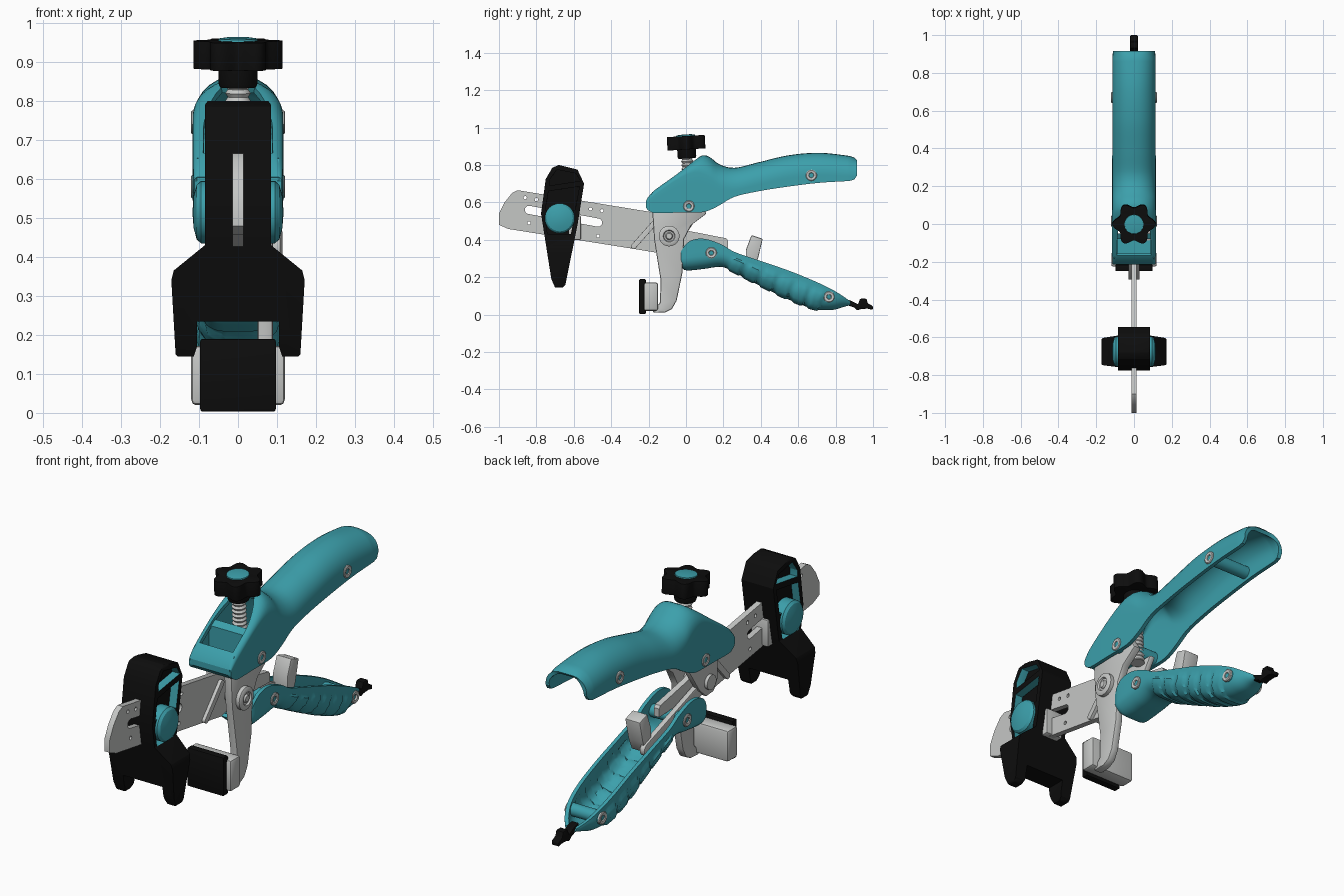
import bpy, bmesh, math
from mathutils import Matrix, Vector

if "Cube" in bpy.data.objects:
    bpy.data.objects.remove(bpy.data.objects["Cube"])


def material(name, rgb):
    m = bpy.data.materials.new(name)
    m.diffuse_color = (*rgb, 1)
    m.use_nodes = True
    m.node_tree.nodes["Principled BSDF"].inputs["Base Color"].default_value = m.diffuse_color
    return m


TEAL = material("teal", (0.045, 0.35, 0.41))
BLACK = material("black", (0.004, 0.004, 0.004))
GREY = material("light grey", (0.56, 0.57, 0.56))

AXES = {"x": Matrix(((0, 0, 1), (1, 0, 0), (0, 1, 0))).to_4x4(),   # outline in (y, z)
        "y": Matrix(((1, 0, 0), (0, 0, -1), (0, 1, 0))).to_4x4(),  # outline in (x, z)
        "z": Matrix.Identity(4)}                                   # outline in (x, y)


def add(name, mesh, mat):
    ob = bpy.data.objects.new(name, mesh)
    bpy.context.collection.objects.link(ob)
    mesh.materials.clear()
    mesh.materials.append(mat)
    return ob


def bevel(ob, width, segments=2):
    m = ob.modifiers.new("bevel", "BEVEL")
    m.width, m.segments, m.limit_method, m.angle_limit = width, segments, "ANGLE", 0.6


def plate(name, outline, a, b, mat, axis="x", holes=(), round_edge=0.0):
    """Flat outline with holes, extruded from a to b along an axis."""
    cu = bpy.data.curves.new(name, "CURVE")
    cu.dimensions, cu.fill_mode, cu.extrude = "2D", "BOTH", abs(b - a) / 2
    for pts in (outline, *holes):
        sp = cu.splines.new("POLY")
        sp.points.add(len(pts) - 1)
        for p, q in zip(sp.points, pts):
            p.co = (q[0], q[1], 0, 1)
        sp.use_cyclic_u = True
    tmp = bpy.data.objects.new(name, cu)
    bpy.context.collection.objects.link(tmp)
    mesh = bpy.data.meshes.new_from_object(
        tmp.evaluated_get(bpy.context.evaluated_depsgraph_get()))
    bpy.data.objects.remove(tmp)
    bm = bmesh.new()
    bm.from_mesh(mesh)
    bmesh.ops.remove_doubles(bm, verts=bm.verts, dist=1e-5)
    bmesh.ops.recalc_face_normals(bm, faces=bm.faces)
    bm.to_mesh(mesh)
    bm.free()
    mesh.transform(AXES[axis] @ Matrix.Translation((0, 0, (a + b) / 2)))
    ob = add(name, mesh, mat)
    if round_edge:
        bevel(ob, round_edge)
    return ob


def box(name, x, y, z, mat, r=0.006):
    return plate(name, [(y[0], z[0]), (y[1], z[0]), (y[1], z[1]), (y[0], z[1])], *x, mat, round_edge=r)


def lathe(name, prof, loc, mat, rot=Matrix.Identity(4), n=32):
    """Spin a (radius, height) profile around its local z."""
    bm = bmesh.new()
    rings = [[bm.verts.new((r * math.cos(math.tau * i / n), r * math.sin(math.tau * i / n), h))
              for i in range(n)] for r, h in prof]
    for p, q in zip(rings, rings[1:]):
        for i in range(n):
            bm.faces.new((p[i], p[(i + 1) % n], q[(i + 1) % n], q[i]))
    bmesh.ops.remove_doubles(bm, verts=bm.verts, dist=1e-5)
    bmesh.ops.recalc_face_normals(bm, faces=bm.faces)
    mesh = bpy.data.meshes.new(name)
    bm.to_mesh(mesh)
    bm.free()
    mesh.transform(Matrix.Translation(loc) @ rot)
    return add(name, mesh, mat)


def rod(name, r, a, b, y, z, mat):
    return lathe(name, [(0, a), (r, a), (r, b), (0, b)], (0, y, z), mat, Matrix.Rotation(math.pi / 2, 4, "Y"))


def circle(y, z, r, n=12):
    return [(y + r * math.cos(math.tau * i / n), z + r * math.sin(math.tau * i / n)) for i in range(n)]


def slot(p, q, r):
    a = math.atan2(q[1] - p[1], q[0] - p[0])
    return [(c[0] + r * math.cos(a + s + math.pi * i / 8), c[1] + r * math.sin(a + s + math.pi * i / 8))
            for c, s in ((q, -math.pi / 2), (p, math.pi / 2)) for i in range(9)]


def spline(rows, step):
    """Catmull-Rom through station rows."""
    out = []
    for i in range(len(rows) - 1):
        p0, p1, p2, p3 = (Vector(rows[min(max(k, 0), len(rows) - 1)]) for k in range(i - 1, i + 3))
        n = max(1, round((p2[0] - p1[0]) / step))
        for k in range(n):
            t = k / n
            out.append(0.5 * (2 * p1 + (p2 - p0) * t + (2 * p0 - 5 * p1 + 4 * p2 - p3) * t * t
                              + (3 * p1 - p0 - 3 * p2 + p3) * t ** 3))
    return out + [Vector(rows[-1])]


def shell(name, rows, step, up, opening=None, grip=None):
    """Hollow U-shaped grip; rows are (y, open edge z, closed z, corner radius, half width)."""
    bm, rings = bmesh.new(), []
    for y, z0, z1, r, w in spline(rows, step):
        h = abs(z1 - z0)
        r = min(r, 0.9 * h, 0.97 * w)
        half = [(w, (h - r) * i / 4) for i in range(4)]
        half += [(w - r + r * math.cos(i * math.pi / 14), h - r + r * math.sin(i * math.pi / 14)) for i in range(8)]
        if grip:
            half = [(x + grip(y, d / h), d + grip(y, d / h) * (d / h > 0.8)) for x, d in half]
        pts = half + [(-x, d) for x, d in reversed(half)]
        rings.append([bm.verts.new((x, y, z0 + up * d)) for x, d in pts])
    mid = len(rings[0]) // 2 - 1
    for p, q in zip(rings, rings[1:]):
        for j in range(len(p) - 1):
            if opening and j == mid and opening[0] < p[j].co.y < opening[1]:
                continue
            f = (p[j], q[j], q[j + 1], p[j + 1])
            bm.faces.new(f if up > 0 else f[::-1])
    mesh = bpy.data.meshes.new(name)
    bm.to_mesh(mesh)
    bm.free()
    ob = add(name, mesh, TEAL)
    s = ob.modifiers.new("wall", "SOLIDIFY")
    s.thickness, s.offset = 0.018, -1
    return ob


# Slotted rail
rail = [(-1, 0.48), (-1, 0.54), (-0.97, 0.6), (-0.93, 0.65), (-0.9, 0.665), (-0.165, 0.545), (0, 0.45),
        (0.215, 0.408), (0.225, 0.395), (0.225, 0.355), (0, 0.36), (-0.15, 0.33), (-0.27, 0.35), (-0.95, 0.458)]
dots = [circle(y, z, 0.009) for y, z in ((-0.86, 0.625), (-0.8, 0.615), (-0.84, 0.49), (-0.51, 0.565),
                                         (-0.45, 0.555), (-0.47, 0.42))]
plate("rail", rail, -0.014, 0.014, GREY, holes=[slot((-0.84, 0.56), (-0.47, 0.492), 0.022)] + dots)
plate("rail_catch", slot((-0.28, 0.365), (-0.16, 0.5), 0.014), -0.03, 0.03, GREY, round_edge=0.004)

# Sliding jaw: side profile intersected with the forked front profile
jaw = plate("sliding_jaw", [(-0.75, 0.725), (-0.715, 0.785), (-0.68, 0.8), (-0.58, 0.775), (-0.545, 0.7),
                            (-0.58, 0.48), (-0.645, 0.16), (-0.66, 0.145), (-0.7, 0.145), (-0.72, 0.19),
                            (-0.775, 0.54)], -0.2, 0.2, BLACK)
right = [(0.07, 0.81), (0.085, 0.79), (0.085, 0.43), (0.165, 0.365), (0.171, 0.34), (0.16, 0.15),
         (0.15, 0.14), (0.115, 0.14), (0.105, 0.17), (0.105, 0.235)]
front = plate("front_cutter", right + [(-x, z) for x, z in reversed(right)], -1, 1, BLACK, "y")
cutters = [(front, "INTERSECT")]
pockets = [[(-0.73, 0.69), (-0.73, 0.72), (-0.69, 0.775), (-0.59, 0.755), (-0.565, 0.715)],
           [(-0.735, 0.66), (-0.57, 0.685), (-0.593, 0.56), (-0.752, 0.56)],
           [(-0.755, 0.53), (-0.595, 0.53), (-0.615, 0.43), (-0.74, 0.43)]]
for pts in pockets:
    for a, b in ((0.045, 0.1), (-0.1, -0.045)):
        cutters.append((plate("pocket_cutter", pts, a, b, BLACK), "DIFFERENCE"))
bpy.context.view_layer.objects.active = jaw
for c, op in cutters:
    m = jaw.modifiers.new("cut", "BOOLEAN")
    m.object, m.operation, m.solver = c, op, "EXACT"
    bpy.ops.object.modifier_apply(modifier=m.name)
    bpy.data.objects.remove(c)
jaw.data.materials.clear()
jaw.data.materials.append(BLACK)
jaw.data.materials.append(TEAL)
for f in jaw.data.polygons:  # pocket walls are teal
    f.material_index = int(0.05 < abs(f.center.x) < 0.08 and abs(f.normal.x) < 0.3 and f.center.z > 0.425)
bevel(jaw, 0.005, 1)
for s, side in ((1, "right"), (-1, "left")):
    lathe("jaw_button_" + side, [(0, 0), (0.08, 0), (0.08, 0.055), (0.07, 0.066), (0.04, 0.074), (0, 0.077)],
          (s * 0.04, -0.675, 0.515), TEAL, Matrix.Rotation(s * math.pi / 2, 4, "Y"))
box("jaw_slider", (-0.045, 0.045), (-0.63, -0.562), (0.4, 0.53), GREY)

# Fixed jaw arm on the right, short link on the left, pad at the bottom
plate("fixed_arm", [(-0.18, 0.55), (-0.05, 0.62), (0.06, 0.62), (0.11, 0.54), (0.03, 0.48), (-0.01, 0.405),
                    (-0.02, 0.22), (-0.05, 0.075), (-0.075, 0.03), (-0.11, 0.012), (-0.175, 0.01), (-0.18, 0.03),
                    (-0.14, 0.06), (-0.135, 0.18), (-0.17, 0.4)], 0.05, 0.09, GREY, round_edge=0.008)
plate("left_link", [(-0.16, 0.55), (0.08, 0.55), (-0.02, 0.4), (-0.07, 0.355), (-0.13, 0.36), (-0.16, 0.41)],
      -0.06, -0.03, GREY, round_edge=0.006)
rod("pivot_pin", 0.035, -0.075, 0.105, -0.09, 0.42, GREY)
lathe("pivot_rivet", [(0, 0), (0.055, 0), (0.055, 0.02), (0.045, 0.026), (0.032, 0.026), (0.028, 0.018), (0.02, 0.018),
                      (0.015, 0.026), (0, 0.026)], (0.088, -0.09, 0.42), GREY, Matrix.Rotation(math.pi / 2, 4, "Y"))
box("pad_holder", (-0.12, 0.12), (-0.225, -0.15), (0.02, 0.172), GREY, 0.012)
box("jaw_pad", (-0.097, 0.097), (-0.25, -0.215), (0.003, 0.19), BLACK, 0.006)

# Upper handle shell with the open screw well
shell("upper_handle", [
    (-0.215, 0.575, 0.605, 0.01, 0.112), (-0.18, 0.545, 0.655, 0.025, 0.115), (-0.05, 0.545, 0.75, 0.03, 0.116),
    (0.04, 0.545, 0.82, 0.06, 0.116), (0.09, 0.548, 0.852, 0.1, 0.116), (0.13, 0.56, 0.84, 0.11, 0.116),
    (0.18, 0.585, 0.803, 0.11, 0.116), (0.26, 0.63, 0.785, 0.11, 0.116), (0.39, 0.66, 0.815, 0.11, 0.115),
    (0.55, 0.685, 0.852, 0.11, 0.115), (0.715, 0.705, 0.865, 0.11, 0.115), (0.875, 0.715, 0.848, 0.1, 0.115),
    (0.9, 0.722, 0.84, 0.1, 0.113), (0.915, 0.745, 0.825, 0.08, 0.11)], 0.02, 1, opening=(-0.178, 0.06))
plate("handle_nose", [(-0.213, 0.575), (-0.213, 0.603), (-0.18, 0.653), (-0.165, 0.655), (-0.165, 0.548),
                      (-0.185, 0.548)], -0.105, 0.105, TEAL)
box("well_floor", (-0.1, 0.1), (-0.18, -0.055), (0.575, 0.6), TEAL, 0)
plate("well_divider", [(-0.08, 0.58), (-0.05, 0.58), (-0.05, 0.735), (-0.08, 0.715)], -0.1, 0.1, TEAL)
for y, z, r in ((0.015, 0.58, 0.035), (0.67, 0.745, 0.03)):
    rod("handle_crossbar", r, -0.105, 0.105, y, z, TEAL)

# Lower handle with ribbed grip


def ribs(y, t):
    u = (y + 0.05 * t - 0.26) / 0.085
    return 0.007 if 0 < u < 6 and 0.15 < u % 1 < 0.82 and t > 0.3 else 0.0


shell("lower_handle", [
    (-0.03, 0.33, 0.265, 0.03, 0.088), (-0.01, 0.365, 0.24, 0.06, 0.097), (0.03, 0.398, 0.237, 0.07, 0.1),
    (0.1, 0.405, 0.245, 0.07, 0.1), (0.19, 0.375, 0.255, 0.07, 0.1), (0.26, 0.335, 0.225, 0.07, 0.1),
    (0.39, 0.29, 0.157, 0.08, 0.1), (0.55, 0.235, 0.08, 0.08, 0.1), (0.685, 0.18, 0.03, 0.08, 0.098),
    (0.78, 0.135, 0.025, 0.07, 0.085), (0.84, 0.098, 0.04, 0.05, 0.06), (0.88, 0.07, 0.052, 0.02, 0.03)],
    0.011, -1, grip=ribs)
for y, z in ((0.135, 0.33), (0.765, 0.095)):
    rod("lower_crossbar", 0.03, -0.085, 0.085, y, z, TEAL)
plate("handle_link", slot((-0.05, 0.4), (0.36, 0.26), 0.03), -0.05, -0.025, GREY, round_edge=0.004)
plate("release_lever", [(0.32, 0.345), (0.35, 0.425), (0.41, 0.405), (0.385, 0.3), (0.36, 0.24), (0.32, 0.26)],
      -0.04, 0.04, GREY, round_edge=0.006)
plate("tail_clip", [(0.845, 0.085), (0.88, 0.075), (0.92, 0.055), (0.93, 0.085), (0.965, 0.085), (0.972, 0.06),
                    (1, 0.045), (0.998, 0.025), (0.97, 0.032), (0.935, 0.03), (0.915, 0.022), (0.9, 0.038),
                    (0.85, 0.055)], -0.02, 0.02, BLACK, round_edge=0.005)

# Screw heads on both sides of the handles
head = [(0, 0), (0.03, 0), (0.03, 0.012), (0.026, 0.015), (0.014, 0.013), (0.011, 0.006), (0, 0.006)]
for y, z, x in ((0.015, 0.58, 0.106), (0.67, 0.745, 0.106), (0.135, 0.33, 0.092), (0.765, 0.095, 0.08)):
    for s in (1, -1):
        lathe("handle_screw", head, (s * x, y, z), GREY, Matrix.Rotation(s * math.pi / 2, 4, "Y"), 20)

# Adjusting screw and lobed knob, tilted slightly
tilt = Matrix.Translation((0, 0.003, 0.88)) @ Matrix.Rotation(0.06, 4, "X")
thread = [(0, -0.36)] + [((0.033, 0.026)[i % 2], -0.36 + 0.01 * i) for i in range(36)] + [(0, 0)]
lobes = [(r * math.cos(a), r * math.sin(a)) for a in (math.tau * i / 96 for i in range(96))
         for r in (0.1 + 0.014 * math.cos(6 * a),)]
for ob in (lathe("adjusting_screw", thread, (0, 0, 0), GREY),
           lathe("knob_collar", [(0, -0.045), (0.046, -0.045), (0.05, -0.035), (0.05, 0.02), (0, 0.02)],
                 (0, 0, 0), BLACK),
           plate("knob", lobes, 0.003, 0.075, BLACK, "z"),
           lathe("knob_cap", [(0, 0.07), (0.052, 0.07), (0.05, 0.08), (0.03, 0.083), (0, 0.084)], (0, 0, 0), TEAL)):
    ob.data.transform(tilt)
    if ob.name == "knob":
        bevel(ob, 0.016, 3)

# Apply modifiers and smooth curved surfaces
bpy.ops.object.select_all(action="SELECT")
bpy.context.view_layer.objects.active = jaw
bpy.ops.object.convert(target="MESH")
bpy.ops.object.shade_smooth_by_angle(angle=math.radians(32))
